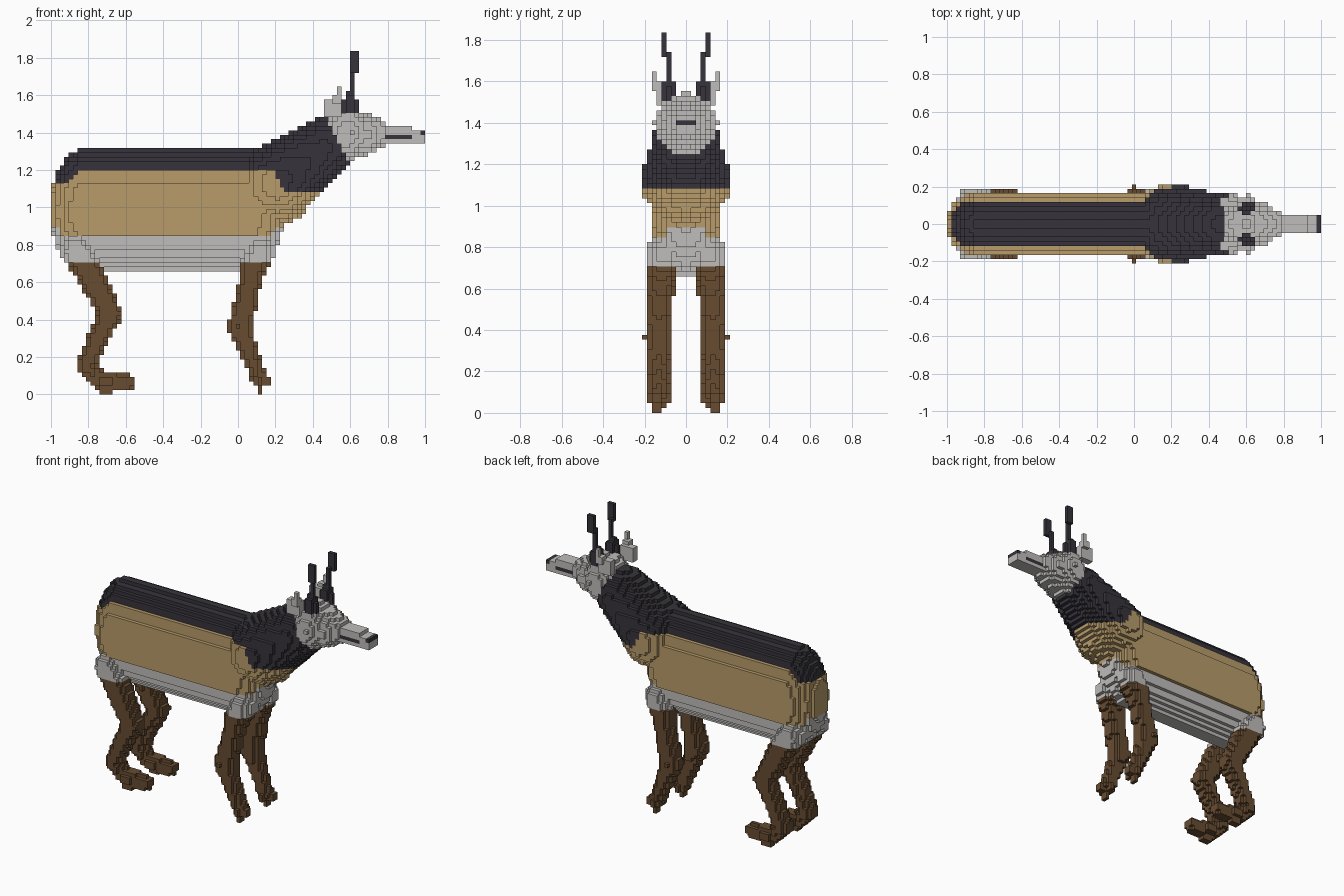
import bpy
import bmesh
import math
from mathutils import Vector

if "Cube" in bpy.data.objects:
    bpy.data.objects.remove(bpy.data.objects["Cube"], do_unlink=True)

V = 2 / 85  # voxel size


def material(name, rgb):
    m = bpy.data.materials.new(name)
    m.use_nodes = True
    m.diffuse_color = (*rgb, 1)
    bsdf = m.node_tree.nodes["Principled BSDF"]
    bsdf.inputs["Base Color"].default_value = (*rgb, 1)
    bsdf.inputs["Roughness"].default_value = 0.9
    return m


DARK, TAN, GREY, BROWN = range(4)
MATS = [material("charcoal", (0.037, 0.034, 0.044)),
        material("tan", (0.48, 0.335, 0.148)),
        material("pale_grey", (0.52, 0.51, 0.50)),
        material("brown", (0.135, 0.072, 0.031))]


# Solid tests: each returns a function that is true inside the shape
def cone_path(*pts):
    """Chain of tapered round segments; each point is (x, y, z, radius)."""
    def inside(p):
        for a, b in zip(pts, pts[1:]):
            A, B = Vector(a[:3]), Vector(b[:3])
            d = B - A
            t = min(1, max(0, (p - A).dot(d) / d.length_squared))
            if (p - A - d * t).length <= a[3] + (b[3] - a[3]) * t:
                return True
        return False
    return inside


def box(x0, x1, y0, y1, z0, z1):
    return lambda p: x0 < p.x < x1 and y0 < p.y < y1 and z0 < p.z < z1


def barrel(x0, x1, zc, rx, ry, rz):
    """Elliptical cylinder along x with ellipsoid ends."""
    def inside(p):
        dx = max(x0 - p.x, 0, p.x - x1) / rx
        return dx ** 2 + (p.y / ry) ** 2 + ((p.z - zc) / rz) ** 2 <= 1
    return inside


def union(*shapes):
    return lambda p: any(s(p) for s in shapes)


def mirror(shape):
    return lambda p: shape(Vector((p.x, -p.y, p.z)))


# Colour rules by position
def body_colour(p):
    if p.z > 1.215 or (abs(p.y) < 0.11 and p.z > 1.12):
        return DARK
    if p.z < 0.84 or (abs(p.y) < 0.1 and p.z < 0.885):
        return GREY
    return TAN


def neck_colour(p):
    edge = 1.20 - 0.11 * min(1, max(0, (p.x - 0.19) / 0.06))
    return DARK if p.z > edge else TAN


def head_colour(p):
    mouth = 0.8 < p.x < 0.94 and 1.37 < p.z < 1.395
    nose = p.x > 0.977 and p.z > 1.395
    return DARK if mouth or nose else GREY


def leg_colour(p):
    return BROWN if p.z < 0.71 else GREY


def plain(c):
    return lambda p: c


# Part shapes
head = union(
    cone_path((0.60, 0, 1.395, 0.15), (0.68, 0, 1.39, 0.11), (0.80, 0, 1.39, 0.058)),
    box(0.75, 0.94, -0.048, 0.048, 1.345, 1.445),
    box(0.90, 1.0, -0.036, 0.036, 1.345, 1.42),
    box(0.59, 0.62, -0.165, 0.165, 1.39, 1.42))
neck = cone_path((0.205, 0, 1.13, 0.217), (0.46, 0, 1.32, 0.158))
body = barrel(-0.82, 0.06, 0.985, 0.187, 0.17, 0.328)
ear = union(box(0.47, 0.56, 0.09, 0.14, 1.49, 1.575),
            box(0.505, 0.555, 0.115, 0.165, 1.545, 1.605),
            box(0.52, 0.545, 0.14, 0.165, 1.56, 1.655))
horn = union(cone_path((0.60, 0.082, 1.50, 0.04), (0.60, 0.076, 1.58, 0.036)),
             box(0.596, 0.622, 0.068, 0.094, 1.58, 1.745),
             box(0.608, 0.64, 0.092, 0.118, 1.715, 1.835))
front_leg = union(
    cone_path((0.12, 0.11, 0.76, 0.08), (0.075, 0.125, 0.66, 0.068), (0.055, 0.13, 0.55, 0.058),
              (0.01, 0.135, 0.36, 0.066), (0.05, 0.135, 0.25, 0.05), (0.115, 0.135, 0.08, 0.042)),
    box(0.10, 0.14, 0.11, 0.165, 0, 0.06),
    box(0.10, 0.18, 0.12, 0.16, 0.05, 0.085),
    box(0.10, 0.14, 0.07, 0.20, 0.05, 0.085))
hind_leg = union(
    cone_path((-0.865, 0.11, 0.77, 0.085), (-0.80, 0.125, 0.66, 0.075), (-0.68, 0.135, 0.43, 0.062),
              (-0.755, 0.135, 0.29, 0.053), (-0.815, 0.13, 0.15, 0.053), (-0.74, 0.13, 0.075, 0.044),
              (-0.59, 0.13, 0.067, 0.042)),
    box(-0.73, -0.67, 0.11, 0.165, 0, 0.06),
    box(-0.73, -0.67, 0.07, 0.20, 0.05, 0.085))

# name, shape, colour rule, bounds (x0, x1, z0, z1); earlier parts win shared voxels
PARTS = [("head", head, head_colour, (0.40, 1.0, 1.2, 1.6)),
         ("body", body, body_colour, (-1.0, 0.3, 0.6, 1.4)),
         ("neck", neck, neck_colour, (-0.05, 0.7, 0.85, 1.55))]
for side, f in (("left", lambda s: s), ("right", mirror)):
    # the head faces +x, so the animal's far side is +y
    tag = "far" if side == "left" else "near"
    PARTS += [(tag + "_ear", f(ear), plain(GREY), (0.4, 0.7, 1.4, 1.7)),
              (tag + "_horn", f(horn), plain(DARK), (0.5, 0.7, 1.4, 1.9)),
              (tag + "_front_leg", f(front_leg), leg_colour, (-0.1, 0.3, 0, 0.9)),
              (tag + "_hind_leg", f(hind_leg), leg_colour, (-1.0, -0.5, 0, 0.9))]


def centre(c):
    return Vector((-1 + (c[0] + 0.5) * V, (c[1] + 0.5) * V, (c[2] + 0.5) * V))


# Fill the voxel grid
owner = {}
cells = {}
for name, shape, rule, (x0, x1, z0, z1) in PARTS:
    cells[name] = []
    for i in range(max(0, int((x0 + 1) / V)), min(85, math.ceil((x1 + 1) / V))):
        for k in range(int(z0 / V), math.ceil(z1 / V)):
            for j in range(-10, 10):
                c = (i, j, k)
                if c not in owner and shape(centre(c)):
                    owner[c] = name
                    cells[name].append(c)

# Skin each part with its exposed voxel faces
for name, shape, rule, bounds in PARTS:
    bm = bmesh.new()
    verts = {}

    def corner(key):
        if key not in verts:
            verts[key] = bm.verts.new((-1 + key[0] * V, key[1] * V, key[2] * V))
        return verts[key]

    for c in cells[name]:
        for axis in range(3):
            for s in (0, 1):
                n = list(c)
                n[axis] += 2 * s - 1
                if tuple(n) in owner:
                    continue
                u, w = (axis + 1) % 3, (axis + 2) % 3
                loop = []
                for du, dw in ((0, 0), (1, 0), (1, 1), (0, 1)):
                    key = list(c)
                    key[axis] += s
                    key[u] += du
                    key[w] += dw
                    loop.append(corner(tuple(key)))
                face = bm.faces.new(loop if s else loop[::-1])
                face.material_index = rule(centre(c))
    mesh = bpy.data.meshes.new(name)
    bm.to_mesh(mesh)
    bm.free()
    for m in MATS:
        mesh.materials.append(m)
    bpy.context.collection.objects.link(bpy.data.objects.new(name, mesh))
